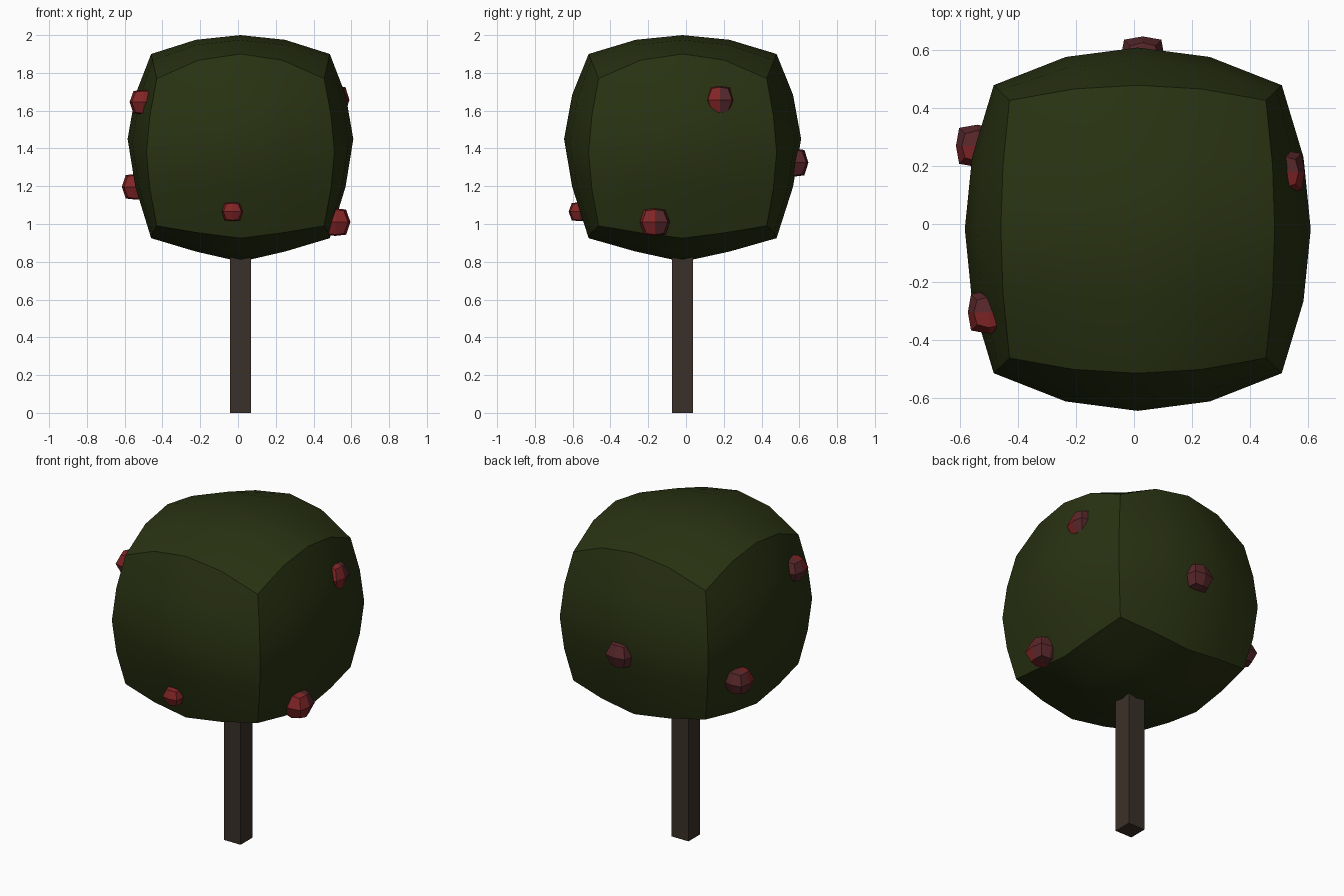
import bpy, bmesh
from mathutils import Vector

if "Cube" in bpy.data.objects:
    bpy.data.objects.remove(bpy.data.objects["Cube"])

CX, CY = 0.013, -0.018  # tree axis


def material(name, rgb):
    m = bpy.data.materials.new(name)
    m.diffuse_color = (*rgb, 1)
    m.use_nodes = True
    m.node_tree.nodes["Principled BSDF"].inputs["Base Color"].default_value = m.diffuse_color
    return m


leaf = material("leaf_green", (0.022, 0.032, 0.006))
bark = material("bark_brown", (0.042, 0.030, 0.021))
red = material("bright_red", (0.22, 0.018, 0.019))
dull = material("dull_red", (0.095, 0.020, 0.023))


def warped_cube(name, cuts, warp, mats, face_rule=None):
    """Unit cube (-1..1), subdivided, every vertex passed through warp()."""
    bm = bmesh.new()
    bmesh.ops.create_cube(bm, size=2)
    if cuts:
        bmesh.ops.subdivide_edges(bm, edges=bm.edges[:], cuts=cuts, use_grid_fill=True)
    for f in bm.faces:
        if face_rule:
            f.material_index = face_rule(f.calc_center_median())
    for v in bm.verts:
        v.co = Vector(warp(*v.co))
    me = bpy.data.meshes.new(name)
    bm.to_mesh(me)
    bm.free()
    for m in mats:
        me.materials.append(m)
    ob = bpy.data.objects.new(name, me)
    bpy.context.collection.objects.link(ob)
    return ob


# Crown: cube with bulging faces, creased along the cube edges
def crown_warp(x, y, z):
    zz = abs(z) ** 1.6
    xx, yy = x * x, y * y
    px = x * (0.5975 - 0.10 * yy - 0.1245 * zz + 0.07 * yy * zz)
    py = y * (0.6275 - 0.13 * xx - 0.13 * zz + 0.0775 * xx * zz)
    e = 2 if z > -0.99 else 1.2          # underside is more conical
    a, b = abs(x) ** e, abs(y) ** e
    s, p, z2 = a + b, a * b, z * z
    off = s * (0.05 - 0.0375 * z2) + p * (-0.12 + 0.075 * z2)
    pz = 1.4 + off + z * (0.6 - 0.1125 * s + 0.015 * p)
    return CX + px, CY + py, pz


crown = warped_cube("crown", 3, crown_warp, [leaf])
bpy.context.view_layer.objects.active = crown
crown.select_set(True)
bpy.ops.object.shade_smooth_by_angle()
crown.select_set(False)

# Trunk: square post
warped_cube("trunk", 0, lambda x, y, z: (CX + x * 0.056, CY + y * 0.056, 0.425 + z * 0.425), [bark])

# Fruit: small faceted cubes, front half bright, back half dull
fruits = [
    (-0.03, -0.565, 1.065, 0.056, 0.050),
    (0.515, -0.165, 1.010, 0.080, 0.073),
    (0.515, 0.180, 1.657, 0.075, 0.074),
    (-0.500, -0.305, 1.645, 0.074, 0.065),
    (-0.542, 0.270, 1.197, 0.073, 0.068),
    (0.030, 0.572, 1.325, 0.076, 0.074),
]
for i, (fx, fy, fz, r, h) in enumerate(fruits):
    def fruit_warp(x, y, z):
        return (fx + r * x * (1 - 0.15 * y * y - 0.28 * z * z),
                fy + r * y * (1 - 0.15 * x * x - 0.28 * z * z),
                fz + h * z * (1 - 0.09 * (x * x + y * y)))
    warped_cube(f"fruit_{i + 1}", 1, fruit_warp, [red, dull], lambda c: 0 if c.y < 0 else 1)
